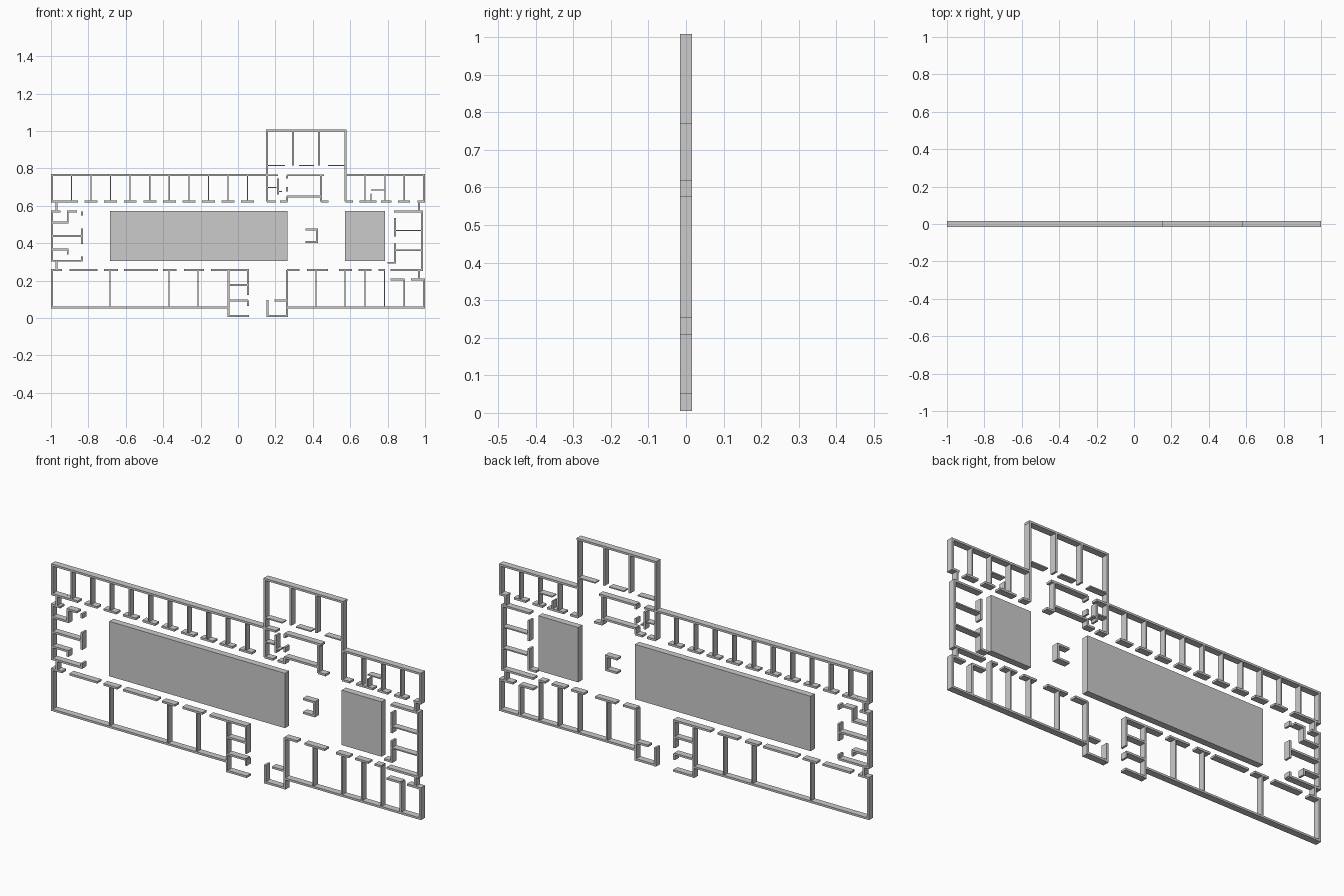
import bpy, bmesh
from mathutils import Matrix

if "Cube" in bpy.data.objects:
    bpy.data.objects.remove(bpy.data.objects["Cube"])

D = 0.032            # depth of every wall
T, THIN = 0.01, 0.006  # wall thicknesses


def build(name, boxes):
    """One object from boxes given as (x0, x1, z0, z1)."""
    bm = bmesh.new()
    for x0, x1, z0, z1 in boxes:
        m = Matrix.Translation(((x0 + x1) / 2, 0, (z0 + z1) / 2)) @ \
            Matrix.Diagonal((x1 - x0, D, z1 - z0, 1))
        bmesh.ops.create_cube(bm, size=1, matrix=m)
    me = bpy.data.meshes.new(name)
    bm.to_mesh(me)
    bm.free()
    ob = bpy.data.objects.new(name, me)
    bpy.context.collection.objects.link(ob)


def h(z, *spans, t=T):
    """Horizontal walls on the line z, one per (x0, x1) span."""
    return [(a, b, z - t / 2, z + t / 2) for a, b in spans]


def v(x, *spans, t=T):
    """Vertical walls on the line x, one per (z0, z1) span."""
    return [(x - t / 2, x + t / 2, a, b) for a, b in spans]


# solid courtyard blocks
build("large_courtyard", [(-.685, .265, .305, .573)])
build("small_courtyard", [(.572, .787, .305, .573)])

# upper left row of equal rooms with door gaps
TOP, COR = .765, .622
row = h(TOP, (-1, .16)) + v(-.995, (COR - .005, TOP))
row += h(COR, (-1, -.925))
for i in range(1, 11):
    x = -.995 + i * .1046
    row += v(x, (COR, TOP), t=THIN) + h(COR, (x - .034, x + .035))
build("upper_left_rooms", row)

# tower block on top
tower = h(1.003, (.15, .58)) + v(.155, (COR, 1.008)) + v(.574, (COR, 1.008))
for x in (.295, .433):
    tower += v(x, (.815, 1.003))
tower += h(.815, (.155, .25), (.325, .405), (.48, .574), t=THIN)
build("tower_rooms", tower)

# service rooms under the tower
core = h(.763, (.16, .215), (.262, .46)) + v(.443, (COR, .763))
core += h(.65, (.262, .443)) + h(COR, (.155, .2), (.225, .265), (.443, .485))
core += v(.214, (.66, .745)) + v(.262, (.745, .763), (.675, .7), (COR, .65))
core += h(.697, (.155, .205), t=THIN) + h(.677, (.214, .235), t=THIN)
build("service_rooms", core)

# upper right rooms
ur = h(TOP, (.57, 1)) + v(.995, (COR - .005, TOP))
for x in (.68, .786, .889):
    ur += v(x, (COR, TOP), t=THIN)
ur += h(.685, (.712, .786), t=THIN) + v(.712, (COR, .665), t=THIN)
ur += h(COR, (.574, .615), (.65, .74), (.765, .82), (.855, .92), (.96, 1))
build("upper_right_rooms", ur)

# left end block, mirrored about its middle
ML = .438
left = v(-.995, (.305, .573)) + h(ML, (-.995, -.832)) + v(-.834, (.395, .478))
for s in (1, -1):
    far, near = ML + s * .132, ML + s * .072
    left += h(far, (-1, -.95), (-.915, -.86) if s > 0 else (-.95, -.832))
    left += h(near, (-1, -.905))
    left += v(-.91, sorted((near, far)) if s > 0 else (.34, .366))
    left += v(-.834, sorted((far, far - s * .022)))
    left += v(-.97, sorted((far, ML + s * .182)))
build("left_end_rooms", left)

# right end block
right = v(.983, (.255, .573)) + v(.968, (.57, .622), (.2, .255))
right += h(.57, (.835, .988)) + h(.257, (.815, .988))
for z in (.467, .362):
    right += h(z, (.84, .983), t=THIN)
right += v(.84, (.435, .535), (.29, .397)) + h(.295, (.8, .84))
build("right_end_rooms", right)

# lower left rooms
LOW, HALL = .057, .256
ll = h(LOW, (-1, -.05)) + v(-.995, (LOW - .005, HALL + .005))
for x in (-.684, -.369, -.214):
    ll += v(x, (LOW, HALL), t=THIN)
ll += h(HALL, (-1, -.94), (-.9, -.75), (-.717, -.642), (-.61, -.428),
        (-.4, -.33), (-.29, -.182), (-.144, .058))
build("lower_left_rooms", ll)

# entrance, left and right side
el = v(-.05, (.005, HALL)) + h(.011, (-.055, .058))
el += h(.176, (-.05, .053)) + h(.094, (-.05, .053))
el += v(.053, (.123, HALL), (.065, .094))
build("entrance_left", el)
er = v(.262, (.005, HALL)) + h(.011, (.152, .267)) + v(.157, (.005, .096))
er += h(.094, (.195, .262))
build("entrance_right", er)

# lower right rooms
lr = h(LOW, (.262, 1)) + v(.995, (LOW - .005, .21))
for x in (.417, .572, .68, .784):
    lr += v(x, (LOW, HALL), t=THIN)
lr += v(.889, (LOW, .205))
lr += h(HALL, (.262, .33), (.37, .48), (.54, .61), (.645, .715), (.75, .785))
lr += h(.205, (.815, .89), (.925, 1))
build("lower_right_rooms", lr)

# small free-standing booth in the hall
build("hall_booth", v(.422, (.402, .478)) + h(.473, (.362, .427))
      + h(.406, (.362, .427)))
